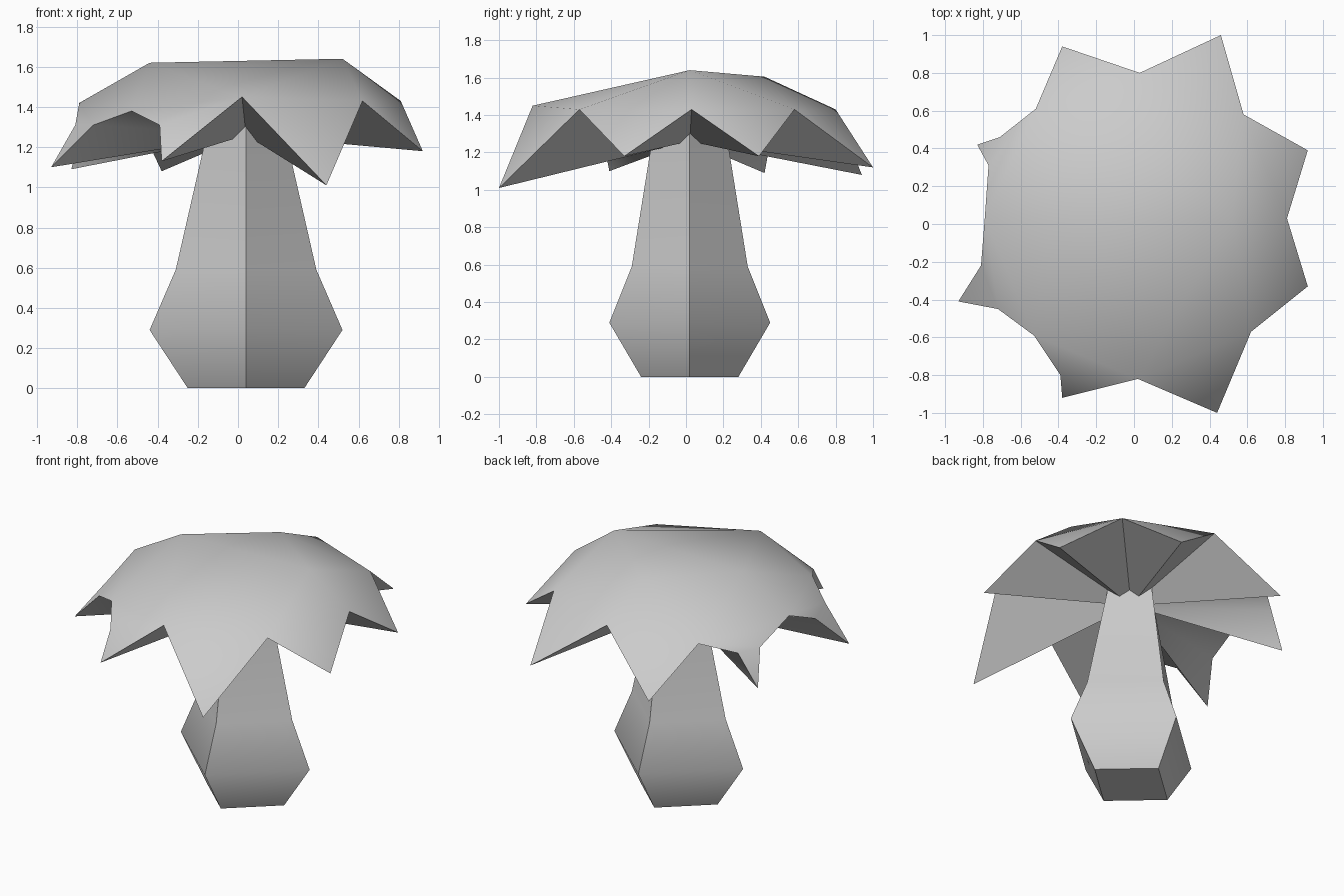
import bpy, math

cube = bpy.data.objects.get("Cube")
if cube:
    bpy.data.objects.remove(cube)

GREY = (0.6, 0.6, 0.6, 1)
grey = bpy.data.materials.new("plain_grey")
grey.use_nodes = True
grey.diffuse_color = GREY
grey.node_tree.nodes["Principled BSDF"].inputs["Base Color"].default_value = GREY

CX, CY = 0.04, 0.02  # trunk axis


def build(name, verts, faces, angle):
    mesh = bpy.data.meshes.new(name)
    mesh.from_pydata(verts, [], faces)
    mesh.materials.append(grey)
    obj = bpy.data.objects.new(name, mesh)
    bpy.context.collection.objects.link(obj)
    bpy.ops.object.select_all(action='DESELECT')
    obj.select_set(True)
    bpy.context.view_layer.objects.active = obj
    bpy.ops.object.shade_smooth_by_angle(angle=math.radians(angle))
    return obj


# Trunk: four-sided rings (radius x, radius y, height)
rings = [(0.29, 0.26, 0), (0.48, 0.43, 0.29), (0.35, 0.31, 0.59), (0.165, 0.18, 1.4)]
verts = [(CX + rx * dx, CY + ry * dy, z) for rx, ry, z in rings
         for dx, dy in ((1, 0), (0, 1), (-1, 0), (0, -1))]
faces = [(3, 2, 1, 0), (12, 13, 14, 15)]
for r in range(0, 12, 4):
    for i in range(4):
        j = (i + 1) % 4
        faces.append((r + i, r + j, r + 4 + j, r + 4 + i))
build("trunk", verts, faces, 60)

# Leaf canopy rim, counterclockwise: each sector holds a valley, then the points of its leaf
sectors = [
    [(0.02, -0.82, 1.45), (0.44, -1.0, 1.01)],
    [(0.62, -0.57, 1.43), (0.92, -0.33, 1.18)],
    [(0.81, 0.03, 1.43), (0.92, 0.39, 1.18)],
    [(0.58, 0.58, 1.43), (0.46, 1.0, 1.12)],
    [(0.03, 0.80, 1.43), (-0.38, 0.94, 1.08)],
    [(-0.52, 0.61, 1.38), (-0.71, 0.46, 1.31), (-0.83, 0.42, 1.09), (-0.77, 0.31, 1.31)],
    [(-0.79, 0.03, 1.42), (-0.81, -0.22, 1.31), (-0.93, -0.41, 1.1), (-0.72, -0.45, 1.31)],
    [(-0.53, -0.59, 1.38), (-0.39, -0.8, 1.31), (-0.38, -0.92, 1.13)],
]
rim = [p for s in sectors for p in s]
n = len(rim)
valley = [rim.index(s[0]) for s in sectors]

# Crown corners and the point where the underside folds meet
verts = rim + [(0.52, 0.02, 1.64), (0.02, 0.42, 1.605), (-0.44, 0.02, 1.62), (CX, CY, 1.26)]
right, back, left, hub = range(n, n + 4)
crown = [right, right, right, back, back, left, left, left]

faces = [(right, back, left), (left, valley[0], right), (right, valley[3], back),
         (back, valley[5], left)]
for k, s in enumerate(sectors):
    a, b = valley[k], valley[(k + 1) % 8]
    faces.append((a, b, crown[k]))
    if len(s) == 4:
        faces += [(a, a + 1, a + 3, b), (a + 1, a + 2, a + 3)]
    elif len(s) == 3:
        faces += [(a, a + 1, b), (a + 1, a + 2, b)]
    else:
        faces.append((a, a + 1, b))
# Folded underside
faces += [((i + 1) % n, i, hub) for i in range(n)]
build("leaf_canopy", verts, faces, 60)
